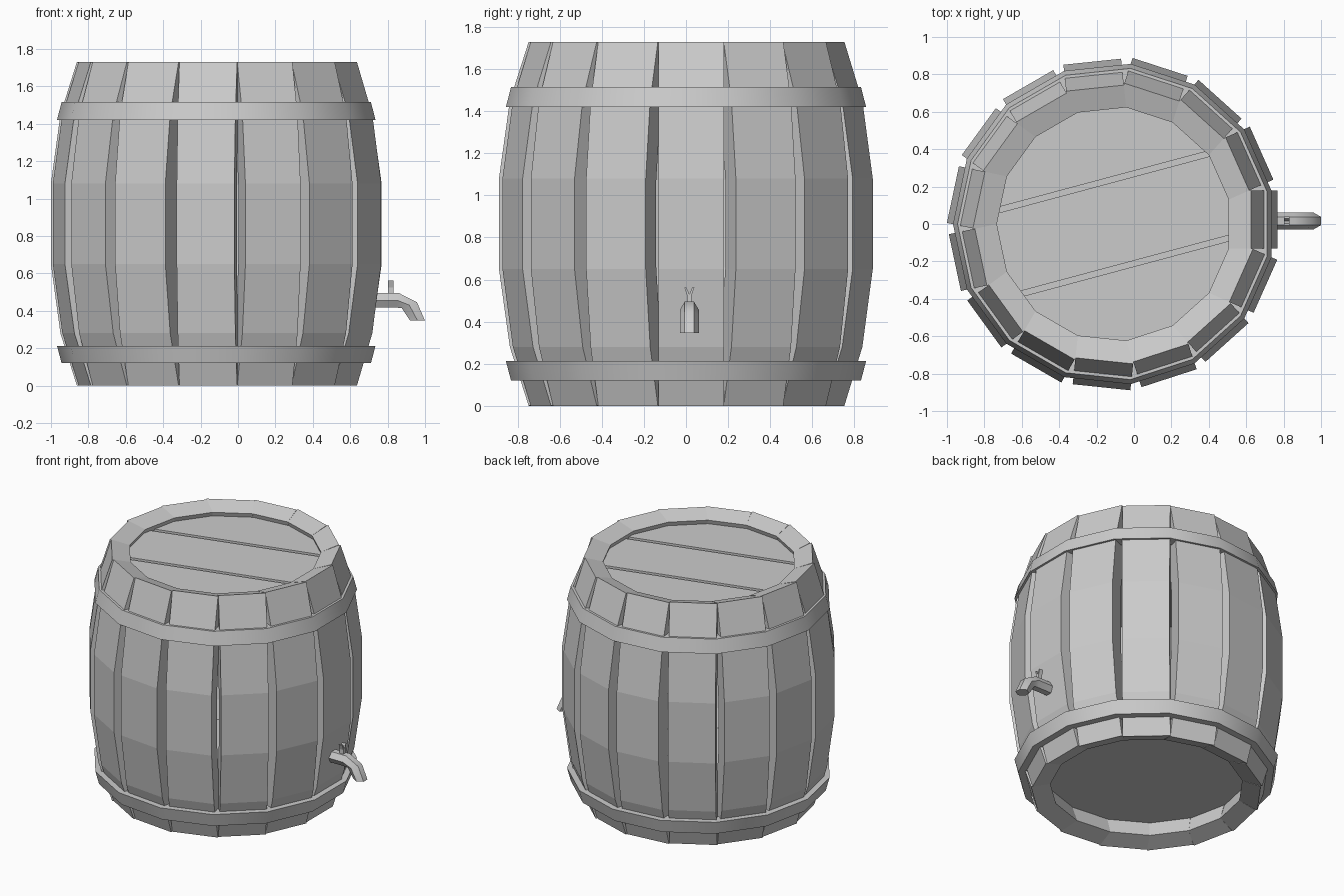
import bpy, bmesh
from math import cos, sin, pi, radians
from mathutils import Vector

if "Cube" in bpy.data.objects:
    bpy.data.objects.remove(bpy.data.objects["Cube"])

CX, N, H = -0.107, 15, 1.73      # barrel axis x, stave count, height
STEP = 2 * pi / N


def make(name, bm, smooth=False):
    bmesh.ops.recalc_face_normals(bm, faces=bm.faces)
    if smooth:                   # smooth over soft bends, keep corners sharp
        for f in bm.faces:
            f.smooth = True
        for e in bm.edges:
            e.smooth = e.calc_face_angle(pi) < radians(50)
    me = bpy.data.meshes.new(name)
    bm.to_mesh(me)
    bm.free()
    ob = bpy.data.objects.new(name, me)
    bpy.context.collection.objects.link(ob)
    return ob


def loft(name, rings, closed=False, smooth=False):
    """Skin a list of equal point loops; cap the ends unless closed."""
    bm = bmesh.new()
    vs = [[bm.verts.new(p) for p in r] for r in rings]
    n, m = len(vs), len(vs[0])
    for i in range(n if closed else n - 1):
        a, b = vs[i], vs[(i + 1) % n]
        for j in range(m):
            k = (j + 1) % m
            bm.faces.new((a[j], a[k], b[k], b[j]))
    if not closed:
        bm.faces.new(vs[0])
        bm.faces.new(vs[-1])
    return make(name, bm, smooth)


def ring(apothem, z):
    """15-sided loop with its corners in the gaps between staves."""
    r = apothem / cos(STEP / 2)
    return [(CX + r * cos((i + .5) * STEP), r * sin((i + .5) * STEP), z) for i in range(N)]


# staves: thick bent planks, (outer radius, z, inner radius, z) for the lower half
half = [(.733, 0, .613, .04), (.823, .28, .701, .308), (.875, .65, .752, .658)]
profile = half + [(ro, H - zo, ri, H - zi) for ro, zo, ri, zi in reversed(half)]
T0, T1 = -.13, .18               # staves sit slightly off-centre sideways
for i in range(N):
    a = i * STEP
    n, t = Vector((cos(a), sin(a), 0)), Vector((-sin(a), cos(a), 0))
    c = Vector((CX, 0, 0))
    rings = []
    for ro, zo, ri, zi in profile:
        o, q = c + n * ro + Vector((0, 0, zo)), c + n * ri + Vector((0, 0, zi))
        rings.append([o + t * T0, o + t * T1, q + t * T1, q + t * T0])
    loft("stave_%02d" % (i + 1), rings)

# hoops: flared bands, wide edge towards the belly, set into the staves
for name, wide, narrow in (("lower_hoop", .213, .12), ("upper_hoop", 1.42, 1.515)):
    loft(name, [ring(.842, wide), ring(.818, narrow), ring(.74, narrow), ring(.76, wide)],
         True, True)

# heads: plain bottom, and a backing disc under the lid boards
loft("bottom_head", [ring(.66, .155), ring(.66, .185)])
loft("lid_backing", [ring(.66, 1.60), ring(.66, 1.635)])

# lid boards: one disc sliced into three with narrow gaps
u = Vector((-sin(radians(15)), cos(radians(15)), 0))
for k, (lo, hi) in enumerate(((-1, -.247), (-.217, .217), (.247, 1))):
    bm = bmesh.new()
    bm.faces.new([bm.verts.new(p) for p in ring(.65, 1.63)])
    for d, s in ((lo, -1), (hi, 1)):
        bmesh.ops.bisect_plane(bm, geom=bm.verts[:] + bm.edges[:] + bm.faces[:],
                               plane_co=Vector((CX, 0, 0)) + u * d, plane_no=u * s,
                               clear_outer=True)
    ext = bmesh.ops.extrude_face_region(bm, geom=bm.faces[:], use_keep_orig=True)
    bmesh.ops.translate(bm, verts=[v for v in ext["geom"] if isinstance(v, bmesh.types.BMVert)],
                        vec=(0, 0, .03))
    make("lid_board_%d" % (k + 1), bm)

# tap spout: hexagon swept through top/bottom edge pairs of its side profile
TY = .016
rings = []
for tx, tz, bx, bz in ((.70, .495, .70, .417), (.86, .495, .845, .417),
                       (.957, .445, .875, .415), (1.0, .347, .92, .347)):
    mx, mz = (tx + bx) / 2, (tz + bz) / 2
    rings.append([(tx, TY - .022, tz), (tx, TY + .022, tz), (mx, TY + .045, mz),
                  (bx, TY + .022, bz), (bx, TY - .022, bz), (mx, TY - .045, mz)])
loft("tap_spout", rings, smooth=True)

# tap handle: forked key, outline in y/z given thickness along x
right = [(.011, .48), (.011, .525), (.024, .563), (.014, .563), (0, .53)]
outline = right + [(-y, z) for y, z in reversed(right[:-1])]
loft("tap_handle", [[(x, TY + y, z) for y, z in outline] for x in (.803, .832)])
